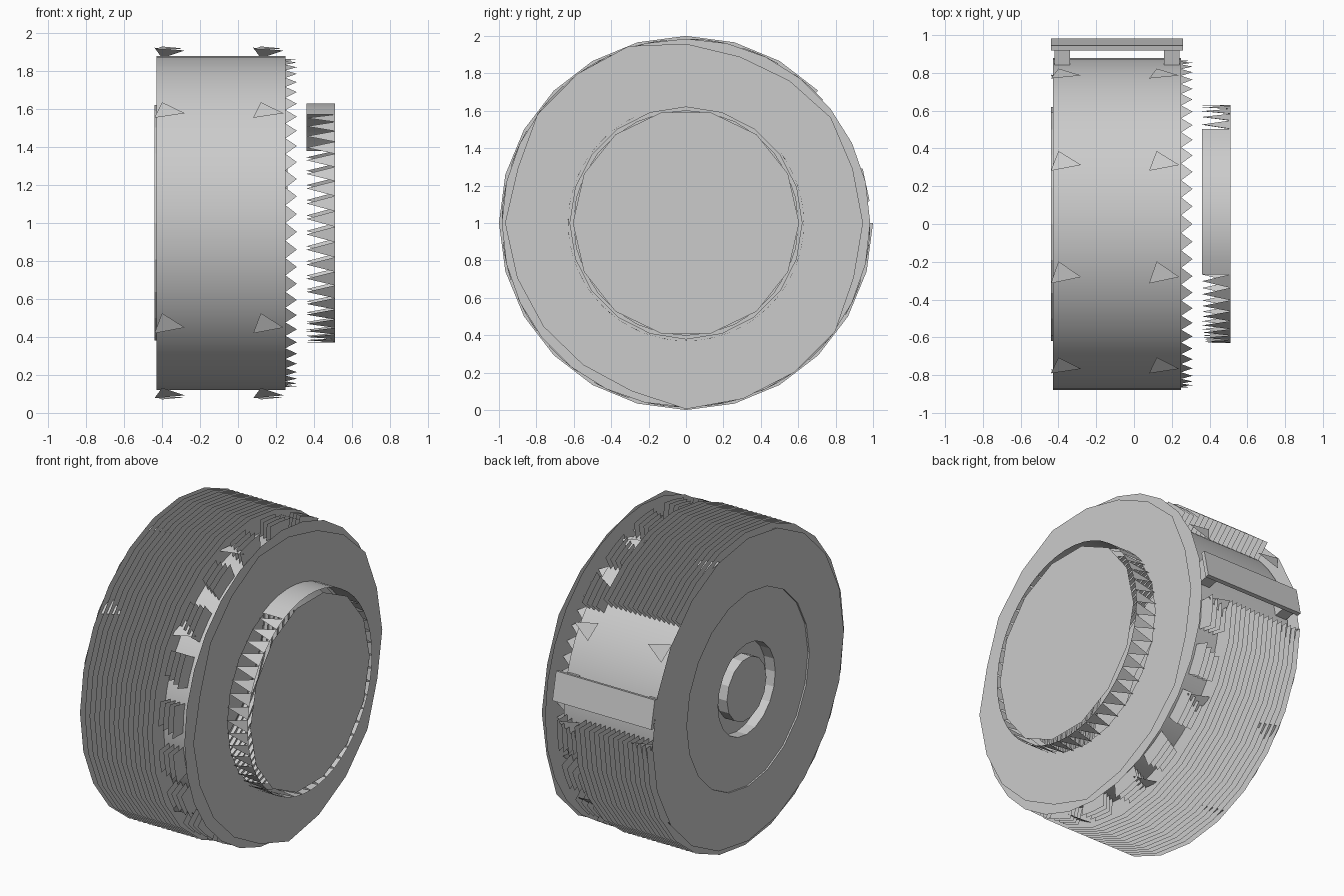
import bpy, bmesh, random
from math import sin, cos, radians
from mathutils import Vector

cube = bpy.data.objects.get("Cube")
if cube:
    bpy.data.objects.remove(cube)
random.seed(4)

grey = bpy.data.materials.new("light_grey")
grey.use_nodes = True
grey.diffuse_color = (0.6, 0.6, 0.6, 1)
grey.node_tree.nodes["Principled BSDF"].inputs["Base Color"].default_value = (0.6, 0.6, 0.6, 1)


def at(x, r, deg):
    """Point around the x axis; 0 degrees is the back, 90 the top."""
    a = radians(deg)
    return Vector((x, r * cos(a), 1 + r * sin(a)))


def make(name, faces, smooth=False):
    bm = bmesh.new()
    for pts in faces:
        bm.faces.new([bm.verts.new(p) for p in pts])
    bmesh.ops.remove_doubles(bm, verts=bm.verts, dist=0.0001)
    mesh = bpy.data.meshes.new(name)
    bm.to_mesh(mesh)
    bm.free()
    mesh.materials.append(grey)
    obj = bpy.data.objects.new(name, mesh)
    bpy.context.collection.objects.link(obj)
    for p in mesh.polygons:
        p.use_smooth = smooth


def band(x0, r0, x1, r1, n, start=0, end=360):
    """Strip of quads between two rings: a flat ring, a cone or a tube."""
    step = (end - start) / n
    angles = [(start + i * step, start + (i + 1) * step) for i in range(n)]
    return [[at(x0, r0, a), at(x1, r1, a), at(x1, r1, b), at(x0, r0, b)]
            for a, b in angles]


def disc(x, r, n):
    return [[at(x, r, i * 360 / n) for i in range(n)]]


def teeth(x_base, x_tip, r, n, start=0, end=360):
    step = (end - start) / n
    return [[at(x_base, r, start + i * step), at(x_base, r, start + (i + 1) * step),
             at(x_tip, r, start + (i + 0.5) * step)] for i in range(n)]


# Inner drum
make("drum", band(-0.43, 0.88, 0.25, 0.88, 48), smooth=True)
make("drum_teeth", teeth(0.25, 0.31, 0.865, 58))

# Thin fins, open at the back for the handle bar
fins = []
for i in range(16):
    x = -0.42 + i * 0.034
    fins += band(x, 0.87, x, 1.0, 21, 45, 360)
make("fins", fins)

# Broken fins next to the knob side, with a row of windows
broken_fins = []
for i in range(4):
    x = 0.124 + i * 0.034
    for k in range(18):
        start = 42 + k * 18
        broken_fins += band(x, 0.87, x, 0.985, 2, start, start + 9 + i)
make("broken_fins", broken_fins)

# Small tabs around both ends of the fin stack, none at the very front
tabs = []
for x in (-0.44, 0.08):
    for i in range(10):
        if i != 5:
            a = i * 36 - 1
            tabs.append([at(x, 0.965, a + 2), at(x + 0.16, 0.96, a),
                         at(x + 0.04, 0.95, a - 5)])
make("tabs", tabs)

# Rim and ragged front plate on the knob side
make("rim_ring", band(0.31, 0.6, 0.31, 0.985, 28))
n = 20
radii = [random.uniform(0.93, 1.0) for i in range(n)]
plate = []
for i in range(n):
    j = (i + 1) % n
    a, b = i * 360 / n, (i + 1) * 360 / n
    plate.append([at(0.36, 0.62, a), at(0.36, radii[i], a),
                  at(0.36, radii[j], b), at(0.36, 0.62, b)])
make("front_plate", plate)

# Knob: face, solid upper wall, toothed wall elsewhere
make("knob_face", disc(0.51, 0.605, 14))
make("knob_wall", band(0.36, 0.63, 0.51, 0.63, 10, 37, 115), smooth=True)
make("knob_teeth", teeth(0.51, 0.36, 0.63, 38, 115, 397))

# Far end plate with a stepped centre, a round groove and a hub
end_plate = band(-0.44, 0.62, -0.44, 0.97, 20)
end_plate += band(-0.44, 0.62, -0.43, 0.62, 20)
end_plate += band(-0.43, 0.29, -0.43, 0.62, 20)
end_plate += band(-0.43, 0.29, -0.36, 0.29, 20)
end_plate += disc(-0.36, 0.29, 20)
make("end_plate", end_plate)
make("end_hub", band(-0.36, 0.2, -0.43, 0.2, 14) + disc(-0.43, 0.2, 14))


# Handle bar at the back, tilted to follow the rim, with a post at each end
def box(name, x, r, size):
    tilt = 12
    bpy.ops.mesh.primitive_cube_add(size=1, location=at(x, r, tilt))
    obj = bpy.context.object
    obj.name = name
    obj.rotation_euler.x = radians(tilt)
    obj.scale = size
    obj.data.materials.append(grey)


box("handle_bar", -0.09, 0.972, (0.7, 0.025, 0.18))
for side, x in (("left", 0.2), ("right", -0.38)):
    box("handle_post_" + side, x, 0.915, (0.08, 0.09, 0.14))
